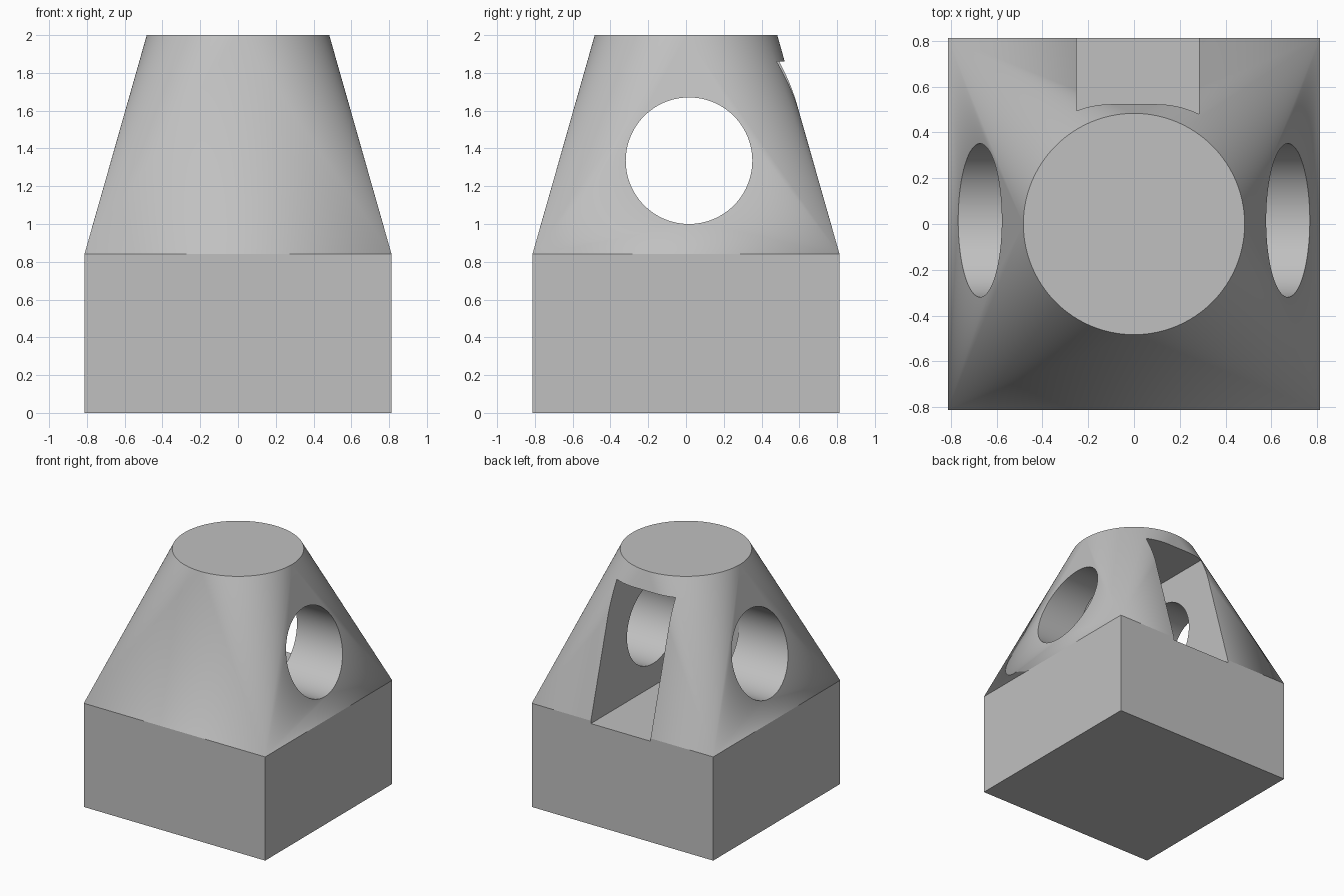
import bpy
import bmesh
from math import cos, sin, pi, radians

HALF = 0.813         # half width of the square base
SHOULDER = 0.84      # height where the taper starts
TOP = 2.0
RADIUS = 0.483       # round top
STEPS = 32           # segments in each quarter of the round top

old = bpy.data.objects.get("Cube")
if old:
    bpy.data.objects.remove(old, do_unlink=True)

grey = bpy.data.materials.new("plain_grey")
grey.use_nodes = True
colour = (0.53, 0.53, 0.53, 1)
grey.diffuse_color = colour
grey.node_tree.nodes["Principled BSDF"].inputs["Base Color"].default_value = colour


def make_body():
    """Square block whose top blends into a circle."""
    bm = bmesh.new()
    signs = [(1, 1), (-1, 1), (-1, -1), (1, -1)]
    low = [bm.verts.new((HALF * x, HALF * y, 0)) for x, y in signs]
    mid = [bm.verts.new((HALF * x, HALF * y, SHOULDER)) for x, y in signs]
    count = 4 * STEPS
    rim = [bm.verts.new((RADIUS * cos(2 * pi * i / count),
                         RADIUS * sin(2 * pi * i / count), TOP))
           for i in range(count)]
    bm.faces.new(low)
    bm.faces.new(rim)
    for k in range(4):
        n = (k + 1) % 4
        bm.faces.new((low[k], low[n], mid[n], mid[k]))
        # flat triangle on each side, cone fan on each corner
        bm.faces.new((mid[k], mid[n], rim[n * STEPS]))
        for i in range(k * STEPS, (k + 1) * STEPS):
            bm.faces.new((mid[k], rim[(i + 1) % count], rim[i]))
    bmesh.ops.recalc_face_normals(bm, faces=bm.faces)
    mesh = bpy.data.meshes.new("tapered_body")
    bm.to_mesh(mesh)
    bm.free()
    obj = bpy.data.objects.new("tapered_body", mesh)
    bpy.context.collection.objects.link(obj)
    return obj


def cut(obj, cutter):
    """Subtract a cutter from the body and remove it."""
    cutter.hide_render = True
    bpy.context.view_layer.objects.active = obj
    mod = obj.modifiers.new("cut", 'BOOLEAN')
    mod.operation = 'DIFFERENCE'
    mod.solver = 'EXACT'
    mod.object = cutter
    bpy.ops.object.modifier_apply(modifier=mod.name)
    bpy.data.objects.remove(cutter, do_unlink=True)


body = make_body()
body.data.materials.append(grey)

# round hole through both sides
bpy.ops.mesh.primitive_cylinder_add(vertices=96, radius=0.335, depth=3,
                                    location=(0, 0.016, 1.335),
                                    rotation=(0, pi / 2, 0))
hole = bpy.context.object
hole.name = "side_hole_cutter"
cut(body, hole)

# rectangular pocket opening at the back
x0, x1, y0, y1, z0, z1 = -0.252, 0.283, -0.32, 1.0, 0.817, 1.86
bpy.ops.mesh.primitive_cube_add(
    size=1, location=((x0 + x1) / 2, (y0 + y1) / 2, (z0 + z1) / 2))
pocket = bpy.context.object
pocket.name = "back_pocket_cutter"
pocket.scale = (x1 - x0, y1 - y0, z1 - z0)
bpy.context.view_layer.update()
cut(body, pocket)

# smooth the cone corners and the bore, keep real edges crisp
bpy.ops.object.select_all(action='DESELECT')
body.select_set(True)
bpy.context.view_layer.objects.active = body
bpy.ops.object.shade_smooth_by_angle(angle=radians(12))
